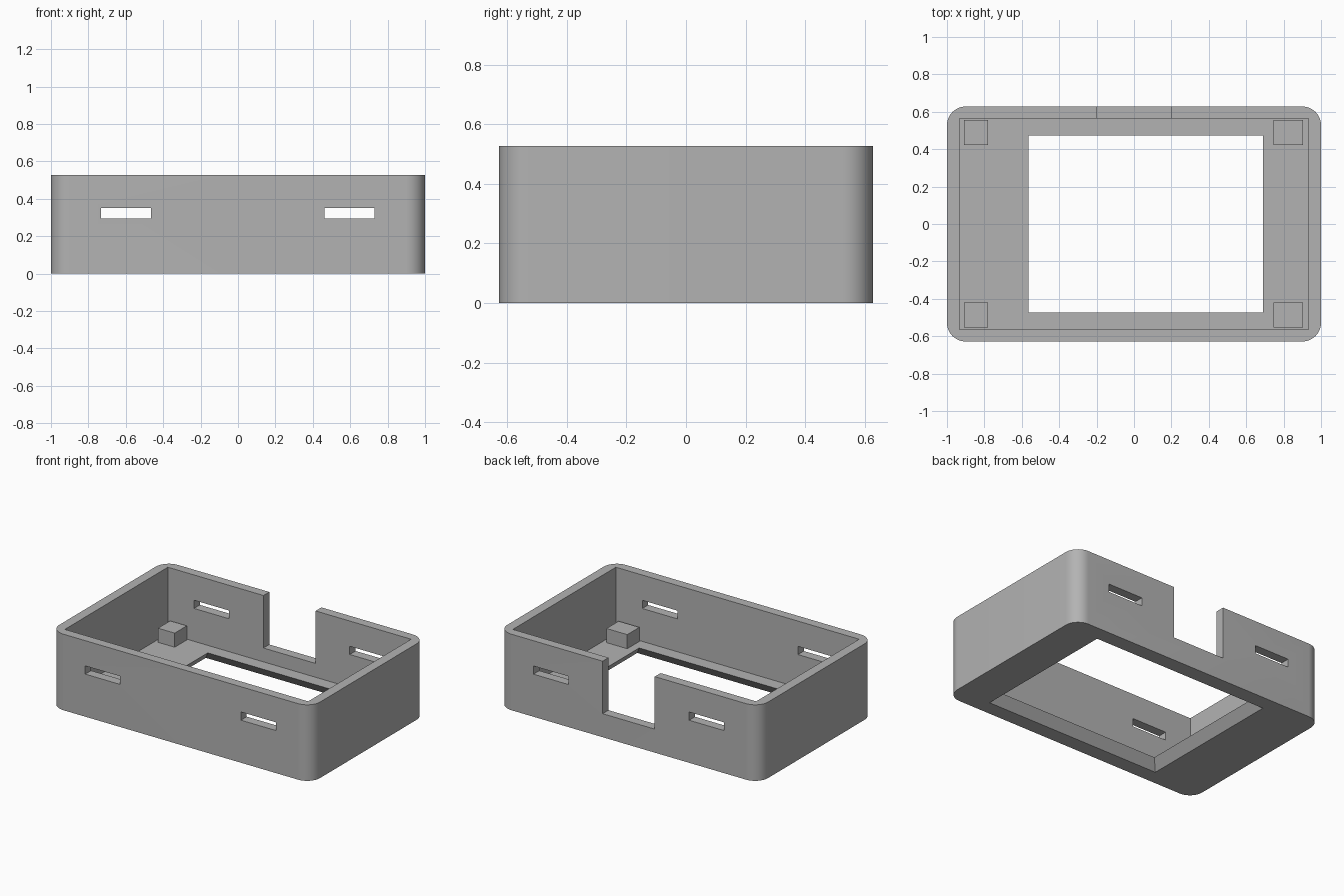
import bpy
import bmesh

cube = bpy.data.objects.get("Cube")
if cube:
    bpy.data.objects.remove(cube, do_unlink=True)

HALF_X, HALF_Y, HEIGHT = 1.0, 0.628, 0.527
WALL = 0.067
CORNER_RADIUS = 0.1

grey = bpy.data.materials.new("plain grey plastic")
grey.use_nodes = True
colour = (0.45, 0.45, 0.45, 1.0)
grey.diffuse_color = colour
grey.node_tree.nodes["Principled BSDF"].inputs["Base Color"].default_value = colour


def block(name, x, y, z, top_inset=0.0, corner=0.0):
    """Box from (min, max) pairs, optionally tapered or with rounded uprights."""
    bm = bmesh.new()
    bmesh.ops.create_cube(bm, size=1)
    for v in bm.verts:
        inset = top_inset if v.co.z > 0 else 0
        sx, sy = (1 if v.co.x > 0 else -1), (1 if v.co.y > 0 else -1)
        v.co = (x[sx > 0] - sx * inset, y[sy > 0] - sy * inset, z[v.co.z > 0])
    if corner:
        uprights = [e for e in bm.edges
                    if abs(e.verts[0].co.z - e.verts[1].co.z) > 0.1]
        bmesh.ops.bevel(bm, geom=uprights, offset=corner, segments=12,
                        profile=0.5, affect='EDGES')
    mesh = bpy.data.meshes.new(name)
    bm.to_mesh(mesh)
    bm.free()
    mesh.materials.append(grey)
    ob = bpy.data.objects.new(name, mesh)
    bpy.context.collection.objects.link(ob)
    return ob


def cut(target, cutter):
    """Subtract the cutter from the target and discard it."""
    cutter.hide_render = True
    mod = target.modifiers.new("cut", 'BOOLEAN')
    mod.operation = 'DIFFERENCE'
    mod.solver = 'EXACT'
    mod.object = cutter
    bpy.context.view_layer.objects.active = target
    bpy.ops.object.modifier_apply(modifier=mod.name)
    bpy.data.objects.remove(cutter, do_unlink=True)


# Rounded tray, hollowed from above with square inner corners
case = block("case_shell", (-HALF_X, HALF_X), (-HALF_Y, HALF_Y), (0, HEIGHT),
             corner=CORNER_RADIUS)
in_x, in_y = HALF_X - WALL, HALF_Y - WALL + 0.003
cut(case, block("cavity_cutter", (-in_x, in_x), (-in_y, in_y), (WALL, 1)))

# Floor window whose bevelled edge widens towards the underside
BEVEL = 0.05
win_x, win_y = (-0.563, 0.69), (-0.473, 0.473)
cut(case, block("window_cutter",
                (win_x[0] - 2 * BEVEL, win_x[1] + 2 * BEVEL),
                (win_y[0] - 2 * BEVEL, win_y[1] + 2 * BEVEL),
                (-WALL, 2 * WALL), top_inset=3 * BEVEL))

# Slots through the front and back walls
for x in ((-0.732, -0.464), (0.462, 0.73)):
    cut(case, block("slot_cutter", x, (-1, 1), (0.295, 0.352)))

# Notch in the back wall
cut(case, block("notch_cutter", (-0.2, 0.2), (0.5, 1), (0.163, 1)))

bpy.ops.object.select_all(action='DESELECT')
case.select_set(True)
bpy.context.view_layer.objects.active = case
bpy.ops.object.shade_smooth_by_angle(angle=0.52)

# Corner support posts standing on the floor
for side, x in (("right", (-0.909, -0.781)), ("left", (0.745, 0.904))):
    for end, y in (("front", (-0.553, -0.42)), ("back", (0.422, 0.555))):
        block(f"{end}_{side}_post", x, y, (WALL - 0.005, 0.165))
